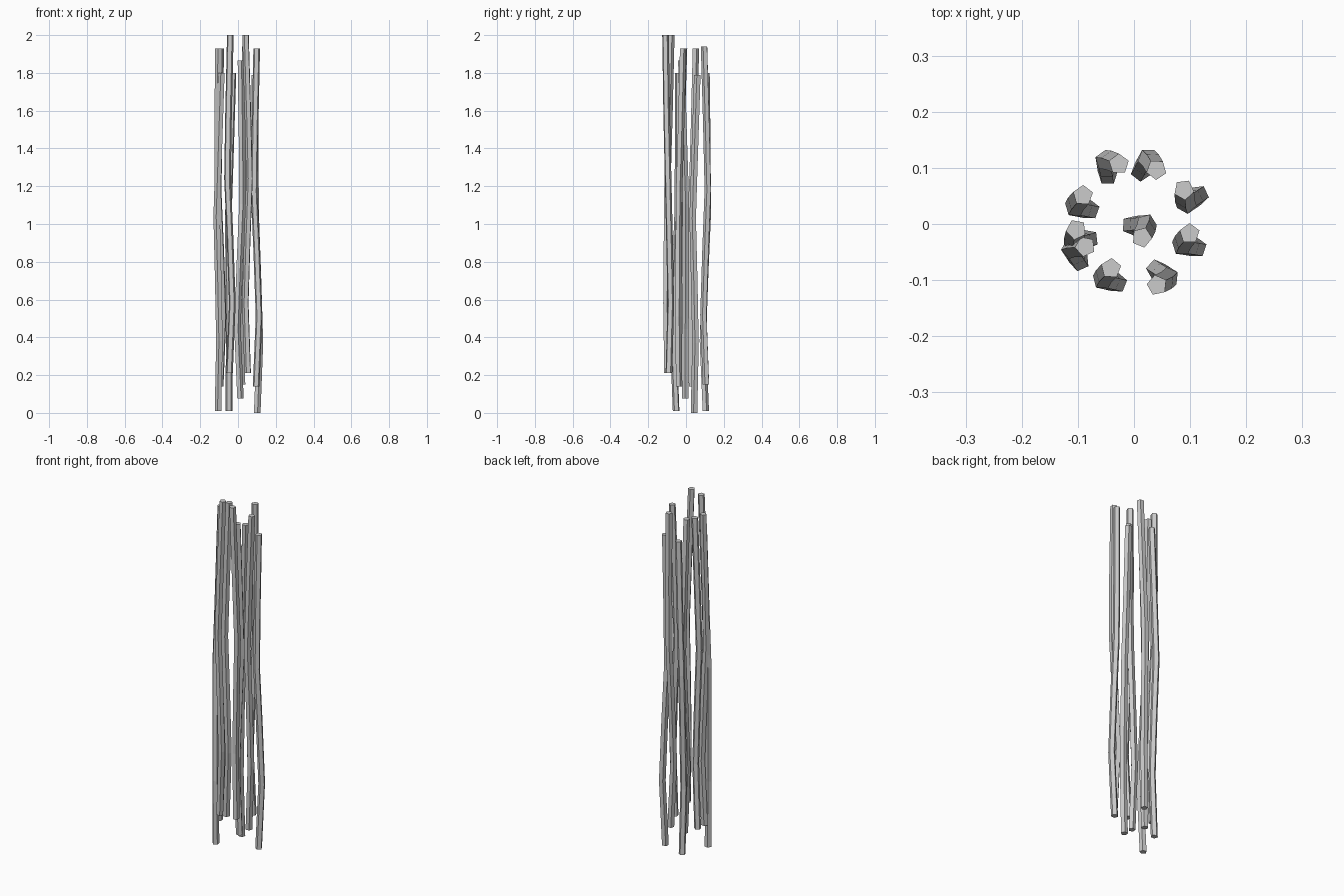
import bpy, bmesh, math
from mathutils import Matrix, Vector

if "Cube" in bpy.data.objects:
    bpy.data.objects.remove(bpy.data.objects["Cube"])

RADIUS = 0.0185
SIDES = 5
# centre line of one gently crooked stick, relative to its top (x, y, height)
PATH = [(-0.003, -0.021, 0.0), (0.0125, -0.025, 0.37), (0.0, -0.023, 0.72),
        (-0.0135, -0.021, 1.03), (-0.009, -0.011, 1.36), (0.0, 0.0, 1.79)]

# top centre x, y, base height, turn in degrees
STICKS = [(-0.027, 0.107, 0.01, -72), (0.040, 0.097, 0.15, -110),
          (0.089, 0.061, 0.00, 43), (0.099, -0.017, 0.14, 0),
          (0.014, -0.024, 0.075, 194), (0.041, -0.109, 0.21, 156),
          (-0.041, -0.079, 0.21, -4), (-0.087, -0.040, 0.01, -48),
          (-0.103, -0.010, 0.14, 25), (-0.091, 0.051, 0.14, -2)]


def stick_mesh():
    bm = bmesh.new()
    rings = []
    for x, y, z in PATH:
        ring = []
        for i in range(SIDES):
            a = math.pi / 2 + 2 * math.pi * i / SIDES
            ring.append(bm.verts.new((x + RADIUS * math.cos(a), y + RADIUS * math.sin(a), z)))
        rings.append(ring)
    for low, high in zip(rings, rings[1:]):
        for i in range(SIDES):
            j = (i + 1) % SIDES
            bm.faces.new((low[i], low[j], high[j], high[i]))
    # end caps
    bm.faces.new(rings[0][::-1])
    bm.faces.new(rings[-1])
    mesh = bpy.data.meshes.new("stick")
    bm.to_mesh(mesh)
    bm.free()
    return mesh


# bundle: the same stick turned and shifted up or down
mesh = stick_mesh()
for n, (x, y, z, turn) in enumerate(STICKS, 1):
    ob = bpy.data.objects.new(f"stick_{n}", mesh)
    ob.matrix_world = Matrix.Translation(Vector((x, y, z))) @ Matrix.Rotation(math.radians(turn), 4, 'Z')
    bpy.context.collection.objects.link(ob)
